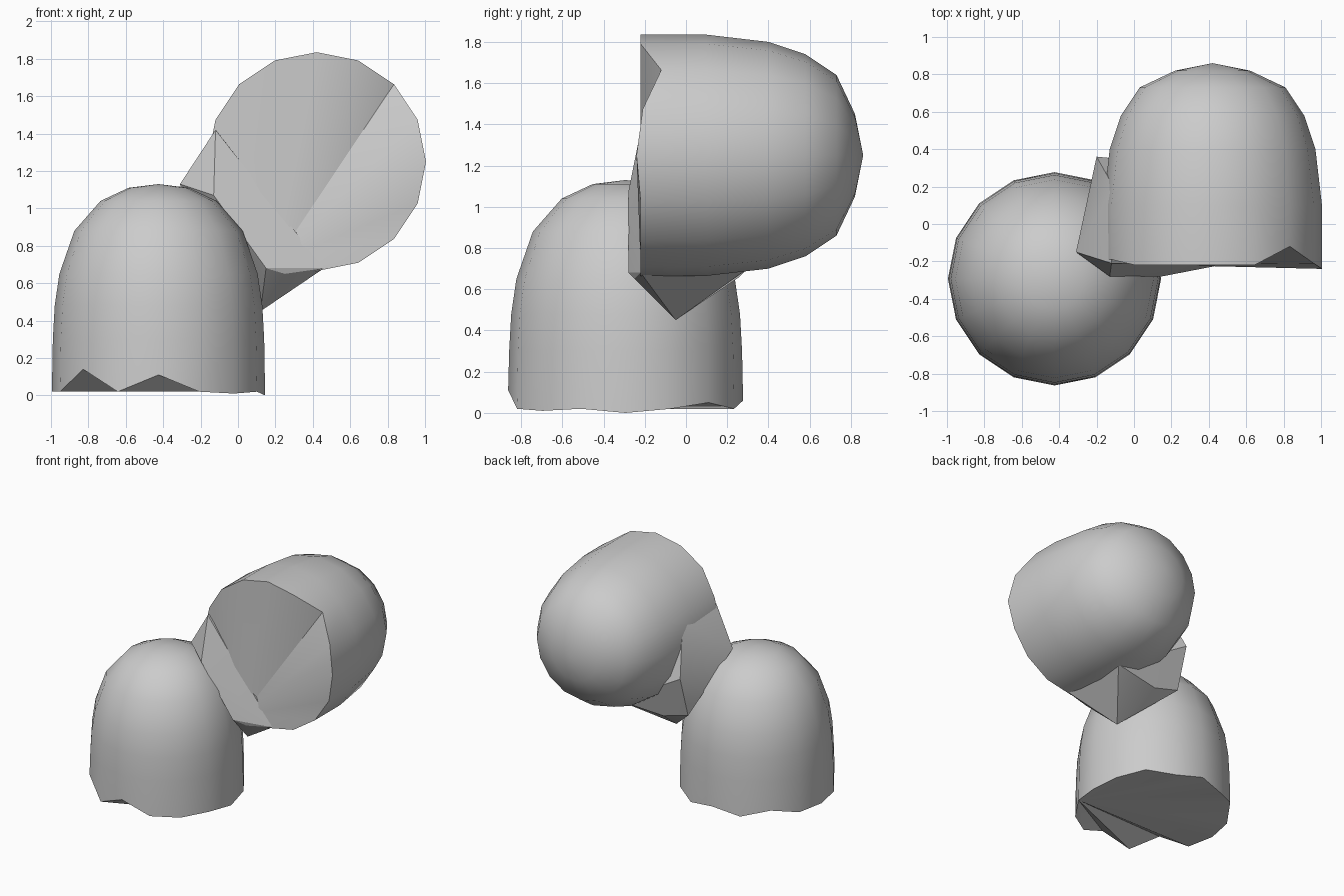
import bpy, bmesh
from math import sin, cos, radians, tau
from mathutils import Vector

if "Cube" in bpy.data.objects:
    bpy.data.objects.remove(bpy.data.objects["Cube"])

# Single plain colour
grey = bpy.data.materials.new("plain_grey")
grey.use_nodes = True
GREY = (0.6, 0.6, 0.6, 1)
grey.diffuse_color = GREY
grey.node_tree.nodes["Principled BSDF"].inputs["Base Color"].default_value = GREY


def finish(name, bm, angle=32):
    bmesh.ops.recalc_face_normals(bm, faces=bm.faces)
    mesh = bpy.data.meshes.new(name)
    bm.to_mesh(mesh)
    bm.free()
    mesh.materials.append(grey)
    obj = bpy.data.objects.new(name, mesh)
    bpy.context.collection.objects.link(obj)
    bpy.ops.object.select_all(action="DESELECT")
    obj.select_set(True)
    bpy.context.view_layer.objects.active = obj
    bpy.ops.object.shade_smooth_by_angle(angle=radians(angle))
    return obj


def dome(name, profile, tip, place, dents, apex, segs=16):
    """Revolved bullet shape with an uneven rim closed by a fan from one rim point."""
    bm = bmesh.new()
    rings = []
    for k, (r, h) in enumerate(profile):
        ring = []
        for i in range(segs):
            a = tau * i / segs
            lift = dents.get(i, 0) if k == 0 else 0
            ring.append(bm.verts.new(place(r * cos(a), r * sin(a), h + lift)))
        rings.append(ring)
    for low, high in zip(rings, rings[1:]):
        for i in range(segs):
            j = (i + 1) % segs
            bm.faces.new((low[i], low[j], high[j], high[i]))
    top = bm.verts.new(place(0, 0, tip))
    for i in range(segs):
        bm.faces.new((rings[-1][i], rings[-1][(i + 1) % segs], top))
    rim = rings[0][apex:] + rings[0][:apex]
    for a, b in zip(rim[1:], rim[2:]):
        bm.faces.new((rim[0], a, b))
    return finish(name, bm)


# Upright dome with a notched bottom rim
dome("lower_dome",
     [(0.57, 0.02), (0.565, 0.3), (0.555, 0.48), (0.53, 0.65),
      (0.45, 0.88), (0.31, 1.04), (0.16, 1.11)], 1.13,
     lambda u, v, h: Vector((-0.425 + u, -0.293 + v, h)),
     {0: -0.02, 2: 0.03, 4: 0.04, 6: 0.05, 10: 0.12, 12: 0.09, 14: -0.01}, 15)

# Sideways dome with its flat end facing forward
dome("upper_dome",
     [(0.585, -0.22), (0.585, 0.1), (0.55, 0.4), (0.49, 0.58),
      (0.39, 0.73), (0.2, 0.82)], 0.86,
     lambda u, v, h: Vector((0.42 + u, h, 1.25 + v)),
     {0: -0.02, 1: 0.01, 2: 0.1, 7: 0.03, 8: 0.02, 9: 0.03}, 11)

# Web of flat faces joining the two domes
web = bmesh.new()
for p in [(-0.31, -0.15, 1.13), (-0.13, -0.28, 1.07), (0.15, -0.28, 0.68),
          (0.25, -0.25, 0.65), (0.46, -0.22, 0.68), (-0.12, -0.21, 1.42),
          (-0.24, 0.09, 1.08), (-0.2, 0.36, 1.05), (-0.11, 0.2, 1.42),
          (-0.2, 0.26, 0.72), (0.02, 0.26, 0.66), (0.25, 0.12, 0.62),
          (0.12, -0.05, 0.45), (0.4, 0.3, 0.7)]:
    web.verts.new(p)
hull = bmesh.ops.convex_hull(web, input=web.verts)
bmesh.ops.delete(web, geom=list(set(hull["geom_interior"])), context="VERTS")
finish("joining_web", web, 25)
